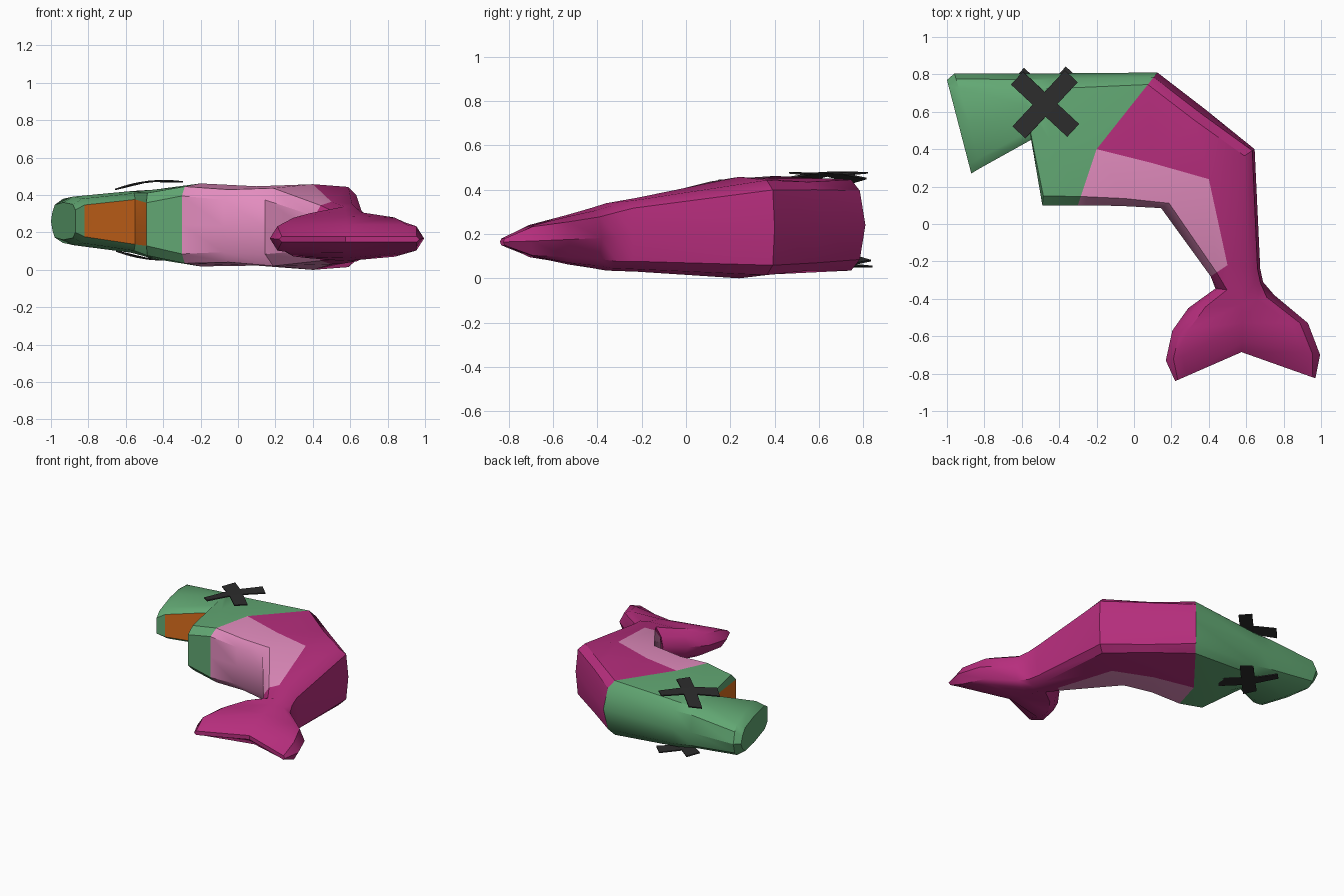
import bpy, bmesh, math
from mathutils import Vector

if "Cube" in bpy.data.objects:
    bpy.data.objects.remove(bpy.data.objects["Cube"])


def material(name, rgb):
    m = bpy.data.materials.new(name)
    m.diffuse_color = (*rgb, 1)
    m.use_nodes = True
    m.node_tree.nodes["Principled BSDF"].inputs["Base Color"].default_value = m.diffuse_color
    return m


GREEN, MAGENTA, PINK, ORANGE = range(4)
body_mats = [material("head_green", (0.122, 0.39, 0.172)),
             material("skin_magenta", (0.47, 0.027, 0.205)),
             material("belly_pink", (0.77, 0.265, 0.52)),
             material("mouth_orange", (0.70, 0.155, 0.012))]
black = material("eye_black", (0.026, 0.026, 0.026))


def finish(name, bm, mats):
    bmesh.ops.recalc_face_normals(bm, faces=bm.faces)
    mesh = bpy.data.meshes.new(name)
    bm.to_mesh(mesh)
    bm.free()
    for m in mats:
        mesh.materials.append(m)
    ob = bpy.data.objects.new(name, mesh)
    bpy.context.collection.objects.link(ob)
    return ob


# Sections from snout to tail: back xy, middle xy, belly xy,
# half heights at back, middle and belly
sections = [
    ((-1.0, .77), (-.935, .52), (-.87, .27), .05, .10, .06),
    ((-.96, .805), (-.88, .54), (-.82, .30), .08, .13, .085),
    ((-.60, .805), (-.57, .63), (-.55, .45), .115, .165, .12),
    ((-.45, .805), (-.45, .45), (-.49, .10), .125, .185, .115),
    ((.125, .81), (-.20, .40), (-.30, .10), .155, .222, .155),
    ((.385, .61), (.10, .325), (-.08, .097), .165, .212, .14),
    ((.645, .40), (.40, .24), (.145, .085), .17, .229, .145),
    ((.675, -.24), (.50, -.22), (.41, -.28), .12, .167, .09),
    ((.69, -.31), (.57, -.36), (.435, -.345), .11, .152, .07),
    ((.75, -.38), (.575, -.43), (.29, -.45), .095, .135, .075),
    ((.93, -.53), (.58, -.53), (.205, -.57), .08, .113, .075),
    ((.995, -.70), (.58, -.63), (.17, -.73), .065, .075, .065),
    ((.97, -.825), (.575, -.685), (.22, -.84), .015, .015, .015),
]


def ring(bm, i, back, mid, belly, hb, hm, hi):
    mid = Vector(mid)
    zc = .212 + .07 * mid.y + (.012 if i < 2 else 0)
    # The ridge is sharpest around the tail fin, the belly is flat
    rim = .042 if 9 <= i <= 11 else .015
    eb = rim if i > 5 else .032
    ei = rim if i > 7 else 0

    def side(tip, h, inset):
        tip = Vector(tip)
        d = mid - tip
        n = d.normalized()
        edge = tip + n * inset
        shoulder = edge + n * min(.05, d.length * .35)
        return tip, (edge, h), (shoulder, h + .75 * (hm - h))
    b_tip, b_edge, b_sh = side(back, hb, eb)
    i_tip, i_edge, i_sh = side(belly, hi, ei)
    half = [b_edge, b_sh, (mid, hm), i_sh, i_edge]
    pts = [(b_tip, 0)] + half + [(i_tip, 0)] + [(p, -h) for p, h in half[::-1]]
    return [bm.verts.new((p.x, p.y, zc + h)) for p, h in pts]


def colour(seg, j):
    if seg in (1, 2) and j in (5, 6):
        return ORANGE
    if seg < 4:
        return GREEN
    if seg < 7 and 3 <= j <= 8:
        return PINK
    return MAGENTA


# Fish body lofted through the sections
bm = bmesh.new()
rings = [ring(bm, i, *s) for i, s in enumerate(sections)]
for seg, (a, b) in enumerate(zip(rings, rings[1:])):
    for j in range(12):
        k = (j + 1) % 12
        f = bm.faces.new((a[j], a[k], b[k], b[j]))
        f.material_index = colour(seg, j)
# Snout end and tail trailing edge
for r, mat in ((rings[0], GREEN), (rings[-1], MAGENTA)):
    caps = [(r[0], r[1], r[11]), (r[5], r[6], r[7])]
    caps += [(r[j], r[j + 1], r[11 - j], r[12 - j]) for j in range(1, 5)]
    for c in caps:
        bm.faces.new(c).material_index = mat
body = finish("fish_body", bm, body_mats)
bpy.context.view_layer.objects.active = body
body.select_set(True)
bpy.ops.object.shade_smooth_by_angle(angle=math.radians(35))


# Crossed eye plates, slightly curved over each cheek
def eye(name, cx, cy, flip):
    bm = bmesh.new()
    hw, ln = .047, .205

    def vert(u, v):
        a = math.radians(47)
        x = u * math.cos(a) - v * math.sin(a)
        y = u * math.sin(a) + v * math.cos(a)
        z = .473 + .11 * x - .7 * x * x
        return bm.verts.new((cx + x, cy + y, .53 - z if flip else z))
    core = [vert(hw, -hw), vert(hw, hw), vert(-hw, hw), vert(-hw, -hw)]
    bm.faces.new(core)
    # One arm per side of the centre square, turned by quarter turns
    for i in range(4):
        (u0, v0), (u1, v1) = (ln, -hw), (ln, hw)
        for _ in range(i):
            u0, v0, u1, v1 = -v0, u0, -v1, u1
        bm.faces.new((core[i], vert(u0, v0), vert(u1, v1), core[(i + 1) % 4]))
    ob = finish(name, bm, [black])
    mod = ob.modifiers.new("thickness", 'SOLIDIFY')
    mod.thickness = .008
    mod.offset = 0


eye("eye_top", -.475, .64, False)
eye("eye_bottom", -.47, .66, True)
